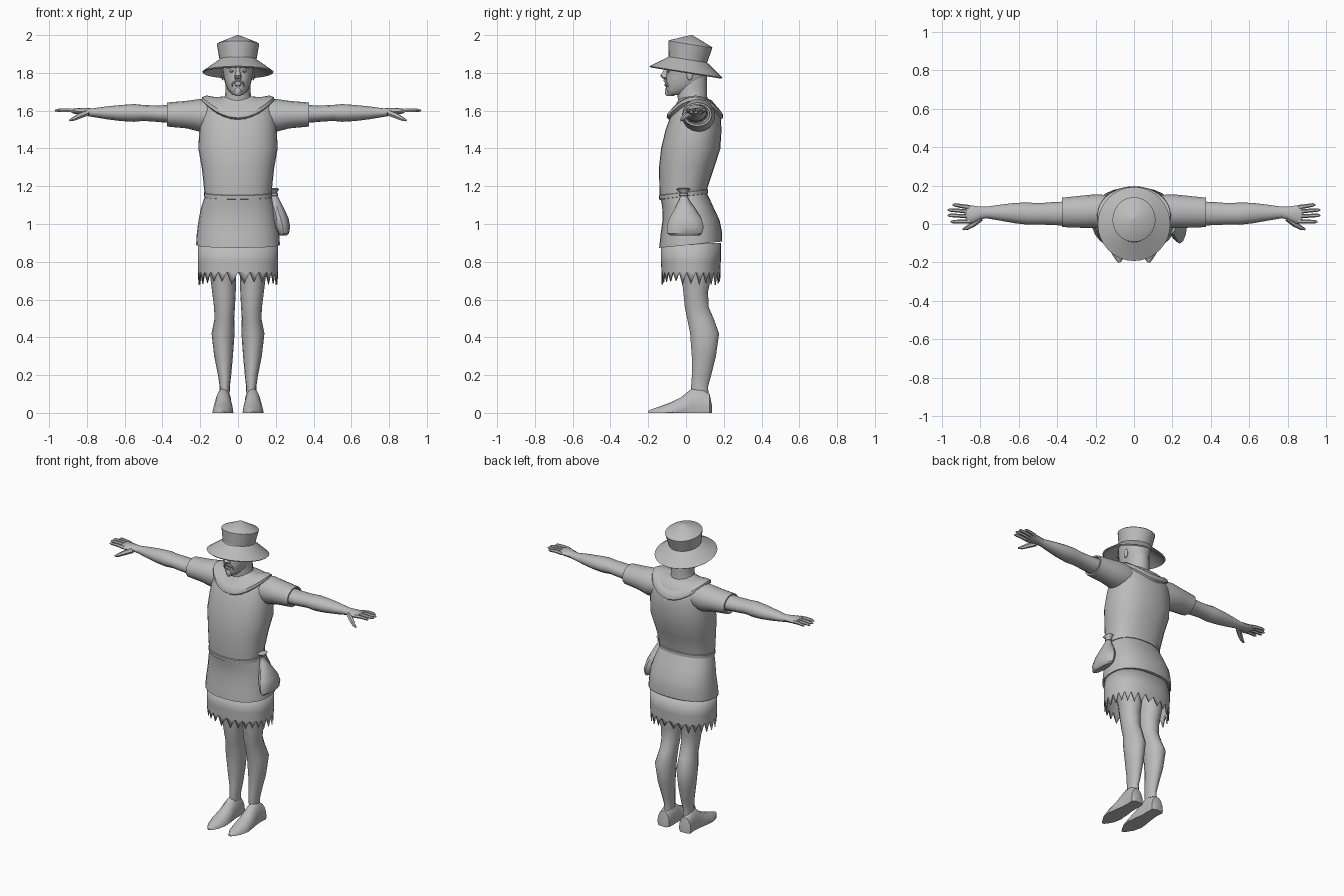
import bpy, bmesh, math, random
from mathutils import Vector, Matrix

random.seed(4)
grey = bpy.data.materials.new("plain grey")
grey.diffuse_color = (0.5, 0.5, 0.5, 1)


def finish(name, bm, mirror=False, angle=40):
    bmesh.ops.recalc_face_normals(bm, faces=bm.faces)
    me = bpy.data.meshes.new(name)
    bm.to_mesh(me)
    bm.free()
    me.materials.append(grey)
    ob = bpy.data.objects.new(name, me)
    bpy.context.collection.objects.link(ob)
    bpy.ops.object.select_all(action='DESELECT')
    ob.select_set(True)
    bpy.context.view_layer.objects.active = ob
    bpy.ops.object.shade_smooth_by_angle(angle=math.radians(angle))
    if mirror:
        ob.modifiers.new("mirror", 'MIRROR').use_clip = False
    return ob


def skin(bm, loops, caps=(True, True)):
    """Bridge a list of point loops with quads."""
    rows = [[bm.verts.new(p) for p in lp] for lp in loops]
    n = len(rows[0])
    for a, b in zip(rows, rows[1:]):
        for i in range(n):
            bm.faces.new((a[i], a[(i + 1) % n], b[(i + 1) % n], b[i]))
    for row, cap in ((rows[0], caps[0]), (rows[-1], caps[1])):
        if cap:
            bm.faces.new(row)


def ring(axis, r, n, power=2.0):
    """r = position on axis, then min/max on the other two axes, then optional tilt."""
    pos, u0, u1, v0, v1 = r[:5]
    tilt = r[5] if len(r) > 5 else 0
    pts = []
    for i in range(n):
        a = 2 * math.pi * i / n
        c, s = math.cos(a), math.sin(a)
        e = 2 / power
        u = (u0 + u1) / 2 + (u1 - u0) / 2 * math.copysign(abs(c) ** e, c)
        v = (v0 + v1) / 2 + (v1 - v0) / 2 * math.copysign(abs(s) ** e, s)
        w = pos + tilt * v
        pts.append({'z': (u, v, w), 'x': (w, u, v), 'y': (u, w, v)}[axis])
    return pts


def loft(name, axis, rings, n=16, power=2.0, caps=(True, True), mirror=False, floor=None, angle=40):
    bm = bmesh.new()
    loops = [ring(axis, r, n, power) for r in rings]
    if floor is not None:
        loops = [[(x, y, max(z, floor)) for x, y, z in lp] for lp in loops]
    skin(bm, loops, caps)
    return finish(name, bm, mirror, angle)


def sym(z, x, y0, y1, tilt=0):
    return (z, -x, x, y0, y1, tilt)


def tube(bm, pts, radii, n=6):
    """Tapered tube through points."""
    loops = []
    for i, (p, r) in enumerate(zip(pts, radii)):
        d = Vector(pts[min(i + 1, len(pts) - 1)]) - Vector(pts[max(i - 1, 0)])
        q = d.to_track_quat('Z', 'Y')
        loops.append([Vector(p) + q @ Vector((r * math.cos(k * math.tau / n), r * math.sin(k * math.tau / n), 0))
                      for k in range(n)])
    skin(bm, loops)


# Tunic: torso above the belt and flared part below
loft("tunic_torso", 'z', [
    sym(1.14, .176, -.138, .11, .1), sym(1.19, .18, -.141, .113), sym(1.3, .192, -.143, .15),
    sym(1.4, .21, -.132, .182), sym(1.5, .205, -.108, .188), sym(1.57, .198, -.082, .183),
    sym(1.62, .188, -.055, .165), sym(1.655, .165, -.03, .135), sym(1.67, .1, -.01, .1)], n=28, power=2.3)
loft("tunic_skirt", 'z', [
    sym(.888, .217, -.135, .185, .1), sym(.888, .222, -.142, .192, .1), sym(.95, .218, -.135, .19, .06),
    sym(1.02, .209, -.124, .178), sym(1.09, .195, -.126, .145), sym(1.15, .175, -.134, .112, .1)],
    n=28, power=2.3)
loft("belt", 'z', [sym(1.146, .174, -.134, .108, .12), sym(1.148, .18, -.142, .116, .12),
                   sym(1.168, .181, -.144, .117, .12), sym(1.172, .175, -.136, .11, .12)], n=28, power=2.3)

# Ragged underskirt with a toothed lower edge
n = 52
bm = bmesh.new()
loops = [ring('z', sym(z, x, a, b), n, 2.3) for z, x, a, b in
         ((.9, .213, -.132, .184), (.8, .213, -.132, .184), (.742, .211, -.13, .182))]
loops.append([(x, y, .745 if i % 2 else random.uniform(.675, .7))
              for i, (x, y, z) in enumerate(ring('z', sym(.7, .21, -.13, .182), n, 2.3))])
skin(bm, loops, (False, False))
skirt = finish("ragged_underskirt", bm)
skirt.modifiers.new("thickness", 'SOLIDIFY').thickness = .006

# Draped collar: low at front and back, high over the shoulders
bm = bmesh.new()
loops = []
for rx, y0, y1, side, drop in ((.07, -.035, .105, 1.675, .01), (.12, -.055, .14, 1.672, .04),
                               (.165, -.08, .178, 1.68, .075), (.19, -.1, .195, 1.672, .09),
                               (.193, -.102, .197, 1.655, .093), (.178, -.085, .18, 1.64, .09)):
    loops.append([(x, y, side - drop * math.sin(k * math.tau / 28) ** 2)
                  for k, (x, y, z) in enumerate(ring('z', sym(0, rx, y0, y1), 28))])
skin(bm, loops, (False, False))
finish("draped_collar", bm)

# Arms
loft("sleeve", 'x', [(.13, -.02, .15, 1.5, 1.655), (.2, -.022, .155, 1.488, 1.662), (.27, -.02, .148, 1.506, 1.652),
                     (.375, -.016, .137, 1.516, 1.643), (.375, -.006, .127, 1.526, 1.634),
                     (.36, -.004, .125, 1.53, 1.632)], n=16, mirror=True)
loft("arm", 'x', [(.34, -.008, .118, 1.533, 1.632), (.42, -.006, .114, 1.54, 1.627), (.5, -.002, .108, 1.546, 1.63),
                  (.55, -.004, .112, 1.541, 1.635), (.62, .004, .11, 1.545, 1.63), (.7, .018, .1, 1.555, 1.622),
                  (.77, .03, .09, 1.567, 1.612), (.8, .024, .09, 1.572, 1.614), (.84, .004, .096, 1.578, 1.614),
                  (.875, .002, .1, 1.586, 1.61)], n=12, mirror=True)

# Fingers and thumb
bm = bmesh.new()
for y0, y1, tip in ((.087, .1, .945), (.064, .073, .97), (.04, .045, .97), (.014, .012, .955)):
    tube(bm, [(.855, y0, 1.598), (.9, (y0 + y1) / 2, 1.603), (tip - .012, y1, 1.602), (tip, y1, 1.6)],
         (.012, .0105, .009, .004))
tube(bm, [(.8, .03, 1.588), (.84, -.002, 1.572), (.87, -.02, 1.556), (.892, -.028, 1.548)], (.017, .015, .011, .005))
finish("fingers", bm, mirror=True)

# Legs and pointed shoes
loft("leg", 'z', [(.1, .044, .098, .028, .12), (.14, .043, .097, .026, .118), (.2, .036, .106, .03, .135),
                  (.3, .027, .126, .029, .16), (.42, .018, .14, .02, .177), (.5, .02, .124, .004, .148),
                  (.56, .016, .127, -.008, .122), (.64, .012, .137, -.016, .118), (.72, .01, .147, -.025, .135),
                  (.9, .008, .175, -.06, .15)], n=14, mirror=True)
loft("shoe", 'y', [(.137, .055, .105, -.05, .04), (.125, .036, .123, -.06, .1), (.08, .034, .118, -.06, .135),
                   (.03, .035, .122, -.06, .128), (-.03, .026, .132, -.06, .08), (-.09, .024, .136, -.05, .052),
                   (-.145, .036, .122, -.035, .032), (-.18, .055, .1, -.025, .02), (-.2, .07, .085, -.01, .011)],
     n=16, mirror=True, floor=0)

# Neck and head
loft("neck", 'z', [sym(1.63, .085, -.04, .115), sym(1.68, .068, -.045, .112), sym(1.72, .066, -.05, .112),
                   sym(1.78, .066, -.04, .11)], n=16)
loft("head", 'z', [sym(1.682, .024, -.094, -.03), sym(1.69, .036, -.101, 0), sym(1.712, .054, -.105, .05),
                   sym(1.74, .067, -.107, .09), sym(1.78, .077, -.107, .108), sym(1.806, .08, -.101, .112),
                   sym(1.825, .083, -.107, .113), sym(1.87, .085, -.105, .112), sym(1.9, .075, -.085, .09)],
     n=20, power=2.2)
loft("nose", 'z', [sym(1.768, .014, -.118, -.09), sym(1.775, .02, -.13, -.09), sym(1.786, .017, -.138, -.09),
                   sym(1.808, .011, -.122, -.09), sym(1.83, .012, -.111, -.09)], n=10)
bm = bmesh.new()
tube(bm, [(.012, -.108, 1.827), (.034, -.105, 1.834), (.06, -.09, 1.825)], (.006, .008, .004))
finish("eyebrow", bm, mirror=True)
bm = bmesh.new()
tube(bm, [(0, -.113, 1.762), (.016, -.11, 1.758), (.03, -.102, 1.744), (.033, -.096, 1.726)], (.007, .008, .006, .003))
finish("moustache", bm, mirror=True)
bm = bmesh.new()
bmesh.ops.create_uvsphere(bm, u_segments=10, v_segments=6, radius=1,
                          matrix=Matrix.Translation((.033, -.09, 1.81)) @ Matrix.Diagonal((.013, .012, .008, 1)))
finish("eye", bm, mirror=True)
bm = bmesh.new()
bmesh.ops.create_uvsphere(bm, u_segments=10, v_segments=6, radius=1,
                          matrix=Matrix.Translation((.081, .02, 1.79)) @ Matrix.Diagonal((.008, .017, .03, 1)))
finish("ear", bm, mirror=True)
loft("lower_lip", 'z', [sym(1.727, .01, -.11, -.09), sym(1.735, .018, -.115, -.09),
                        sym(1.743, .016, -.112, -.09)], n=10)
loft("chin_beard", 'z', [sym(1.678, .012, -.104, -.06), sym(1.69, .022, -.113, -.06),
                         sym(1.71, .02, -.113, -.07), sym(1.722, .01, -.107, -.08)], n=10)

# Hat: turned profile, tipped towards the back
tip = Matrix.Translation((0, 0, 1.805)) @ Matrix.Rotation(math.radians(-9), 4, 'X')
bm = bmesh.new()
profile = [(.088, .058), (.188, -.006), (.195, 0), (.103, .066), (.118, .148), (.112, .153), (.004, .1974)]
skin(bm, [[tip @ Vector((r * math.cos(k * math.tau / 32) * (.97 if r > .15 else .95), r * math.sin(k * math.tau / 32), z))
           for k in range(32)] for r, z in profile])
finish("brimmed_hat", bm, angle=30)

# Pouch hanging from the belt
loft("pouch", 'z', [(.94, .222, .26, -.085, .07), (.95, .212, .27, -.1, .085), (.985, .197, .276, -.102, .094),
                    (1.03, .183, .268, -.088, .082), (1.08, .175, .245, -.06, .05), (1.125, .172, .222, -.038, .018),
                    (1.155, .178, .206, -.027, .004), (1.165, .176, .207, -.03, .006),
                    (1.185, .166, .218, -.052, .024), (1.19, .175, .21, -.04, .012)], n=12, angle=35)
bm = bmesh.new()
loops = [ring('z', r, 12) for r in ((1.148, .178, .206, -.028, .004), (1.15, .171, .213, -.035, .01),
                                    (1.162, .171, .213, -.035, .01), (1.164, .178, .206, -.028, .004))]
skin(bm, loops)
finish("pouch_cord", bm)
